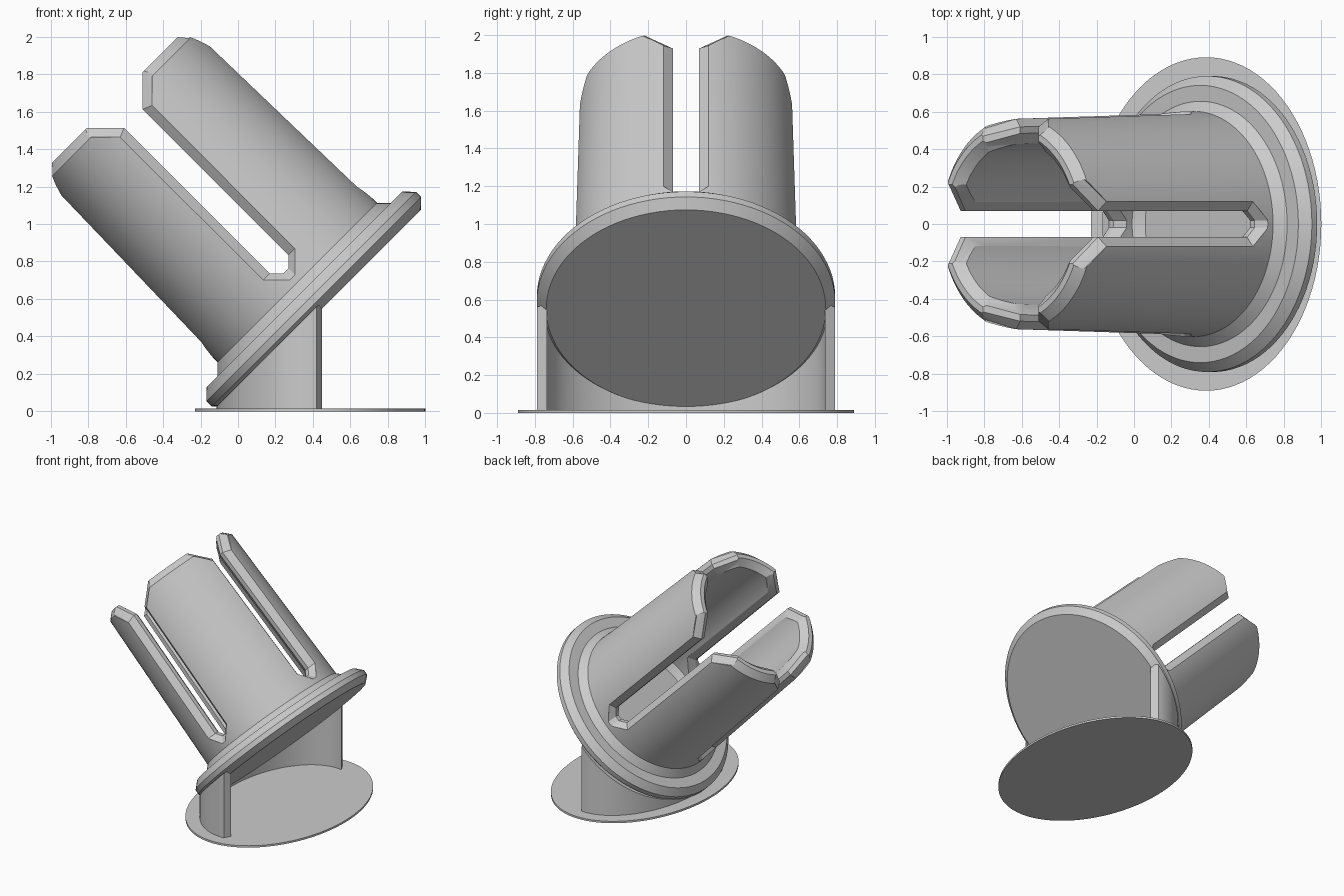
import bpy
import bmesh
from math import sin, cos, pi, sqrt, radians
from mathutils import Matrix

if "Cube" in bpy.data.objects:
    bpy.data.objects.remove(bpy.data.objects["Cube"])

grey = bpy.data.materials.new("plain grey")
grey.use_nodes = True
grey.diffuse_color = (0.6, 0.6, 0.6, 1)
grey.node_tree.nodes["Principled BSDF"].inputs["Base Color"].default_value = (0.6, 0.6, 0.6, 1)

# Tilted frame shared by the spool and its slot cutters
TILT = Matrix.Translation((0.502, 0, 0.502)) @ Matrix.Rotation(radians(-45), 4, "Y")


def finish(name, bm, matrix=Matrix()):
    bmesh.ops.recalc_face_normals(bm, faces=bm.faces)
    mesh = bpy.data.meshes.new(name)
    bm.to_mesh(mesh)
    bm.free()
    mesh.materials.append(grey)
    obj = bpy.data.objects.new(name, mesh)
    bpy.context.collection.objects.link(obj)
    obj.matrix_world = matrix
    return obj


def activate(obj):
    bpy.ops.object.select_all(action="DESELECT")
    obj.select_set(True)
    bpy.context.view_layer.objects.active = obj


def loft(bm, rings):
    """Join closed rings of points into a capped solid."""
    loops = [[bm.verts.new(p) for p in ring] for ring in rings]
    for a, b in zip(loops, loops[1:]):
        for i in range(len(a)):
            j = (i + 1) % len(a)
            bm.faces.new((a[i], a[j], b[j], b[i]))
    bm.faces.new(loops[0])
    bm.faces.new(loops[-1])


# Flange and hollow tapered tube, turned in one piece
profile = [(0, .07), (.74, .07), (.79, .117), (.79, .157), (.74, .209),
           (.655, .209), (.602, .262), (.572, 1.59), (.524, 1.64),
           (.49, 1.64), (.44, 1.59), (.467, .257), (.415, .21), (0, .21)]
bm = bmesh.new()
points = [bm.verts.new((r, 0, w)) for r, w in profile]
edges = [bm.edges.new(pair) for pair in zip(points, points[1:])]
bmesh.ops.spin(bm, geom=points + edges, cent=(0, 0, 0), axis=(0, 0, 1),
               angle=2 * pi, steps=96)
bmesh.ops.remove_doubles(bm, verts=bm.verts, dist=0.0005)
spool = finish("flanged_split_tube", bm, TILT)


# Four slots with chamfered edges, flaring out at the tips
def slot_ring(radius, c, turn):
    half = [(.02, .35 - c), (.07 + c, .40), (.07 + c, 1.5 - .414 * c),
            (.25 + c, 1.68 - .414 * c)]
    outline = half + [(-h, w) for h, w in reversed(half)]
    ring = []
    for h, w in outline:
        r = radius - .024 * (w - .3)
        a = sqrt(r * r - h * h)
        ring.append((a * cos(turn) - h * sin(turn), a * sin(turn) + h * cos(turn), w))
    return ring


stations = [(.37, .05), (.467, .05), (.517, 0), (.552, 0), (.602, .05), (.72, .05)]
for k in range(4):
    bm = bmesh.new()
    loft(bm, [slot_ring(r, c, k * pi / 2) for r, c in stations])
    bmesh.ops.triangulate(bm, faces=bm.faces)
    cutter = finish("slot_cutter", bm, TILT)
    cutter.hide_render = True
    cut = spool.modifiers.new("slot", "BOOLEAN")
    cut.operation = "DIFFERENCE"
    cut.solver = "EXACT"
    cut.object = cutter
    activate(spool)
    bpy.ops.object.modifier_apply(modifier=cut.name)
    bpy.data.objects.remove(cutter)

# Half-oval support wall, cut on the slant to meet the flange
CENTRE = .395
STEPS = 64


def wall_point(sx, sy, limit, s):
    t = limit * s
    return CENTRE - sx * cos(t), sy * sin(t)


bm = bmesh.new()
rings = []
for i in range(STEPS + 1):
    s = 2 * i / STEPS - 1
    ox, oy = wall_point(.51, .79, 1.62, s)
    ix, iy = wall_point(.46, .74, 1.69, s)
    rings.append([(ox, oy, .005), (ix, iy, .005),
                  (ix, iy, max(ix + .13, .012)), (ox, oy, max(ox + .14, .012))])
loft(bm, rings)
wall = finish("support_wall", bm)

# Thin oval foot plate
bm = bmesh.new()
bmesh.ops.create_cone(bm, cap_ends=True, segments=96, radius1=1, radius2=1, depth=1)
bmesh.ops.scale(bm, vec=(.615, .89, .016), verts=bm.verts)
bmesh.ops.translate(bm, vec=(.385, 0, .008), verts=bm.verts)
foot = finish("foot_plate", bm)

for obj in (spool, wall, foot):
    activate(obj)
    bpy.ops.object.shade_smooth_by_angle(angle=radians(25))
